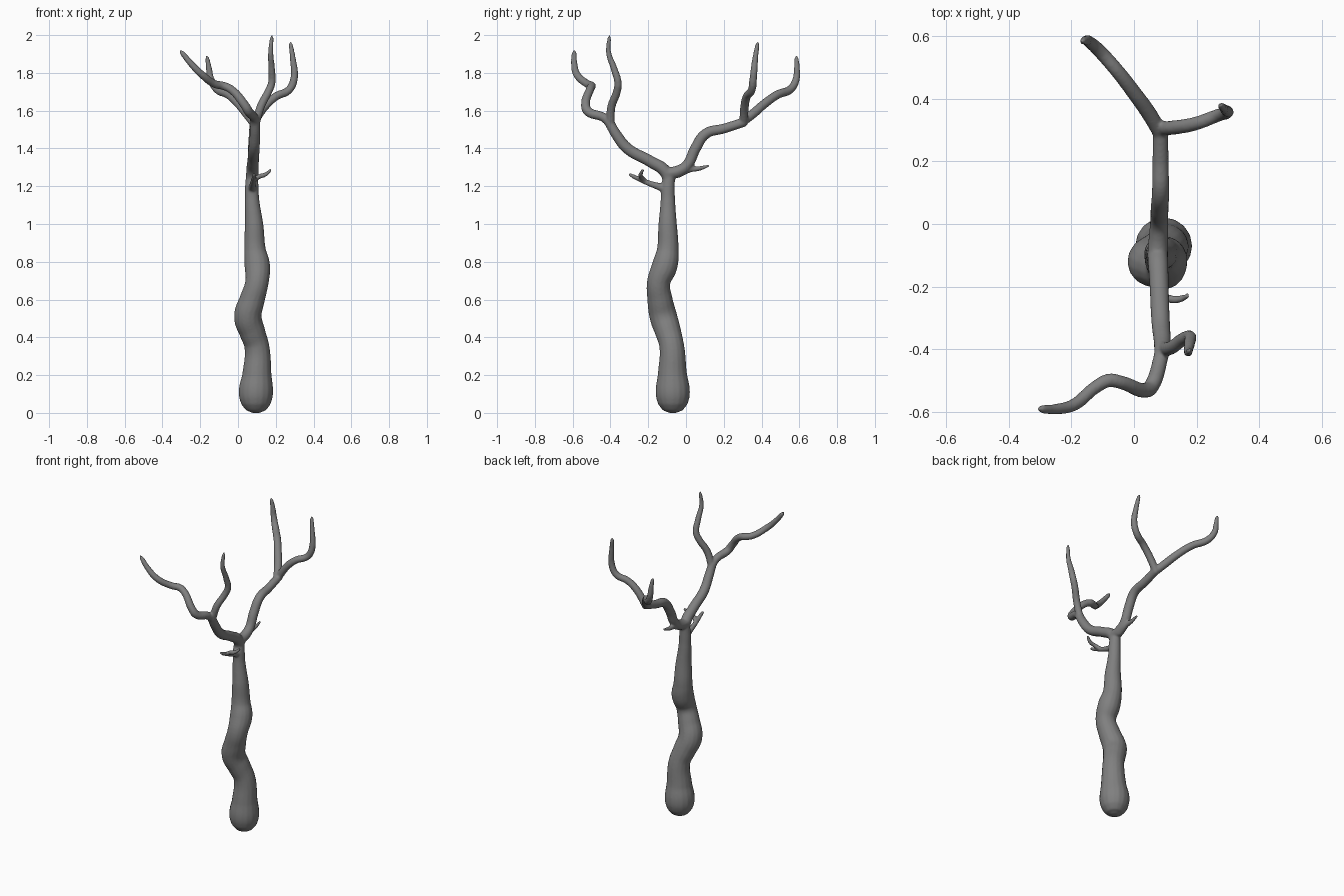
import bpy

# Limb paths: (x, y, z, radius)
trunk = [(.095, -.07, .0, .02), (.095, -.07, .012, .05), (.095, -.07, .045, .077), (.095, -.07, .11, .091),
         (.10, -.072, .2, .078), (.10, -.075, .35, .066), (.075, -.095, .43, .069), (.052, -.12, .51, .073),
         (.075, -.138, .6, .067), (.10, -.145, .69, .062), (.102, -.112, .78, .068), (.09, -.097, .86, .058),
         (.085, -.097, 1.0, .049), (.075, -.096, 1.12, .039), (.073, -.095, 1.2, .036), (.075, -.085, 1.285, .03)]

front_limb = [(.073, -.09, 1.22, .03), (.076, -.11, 1.278, .033), (.08, -.19, 1.332, .031),
              (.085, -.31, 1.40, .03), (.09, -.37, 1.475, .028), (.09, -.41, 1.545, .026)]
front_left = [(.09, -.39, 1.51, .024), (.085, -.43, 1.56, .024), (.055, -.52, 1.597, .025), (.035, -.532, 1.63, .024),
              (-.04, -.507, 1.715, .022), (-.08, -.5, 1.732, .022), (-.12, -.52, 1.74, .021),
              (-.19, -.577, 1.79, .02), (-.25, -.592, 1.85, .017), (-.295, -.592, 1.905, .013),
              (-.307, -.592, 1.92, .005)]
front_right = [(.09, -.40, 1.52, .022), (.12, -.395, 1.62, .022), (.16, -.366, 1.70, .021), (.178, -.36, 1.745, .02),
               (.178, -.38, 1.82, .018), (.173, -.41, 1.91, .014), (.179, -.406, 1.985, .01), (.181, -.405, 2.0, .004)]

back_limb = [(.075, -.11, 1.265, .033), (.078, -.04, 1.28, .031), (.08, .005, 1.31, .029), (.082, .05, 1.40, .029),
             (.085, .105, 1.478, .028), (.085, .20, 1.505, .026), (.085, .31, 1.54, .025)]
back_left = [(.09, .28, 1.527, .024), (.05, .35, 1.58, .025), (0, .42, 1.64, .024), (-.05, .485, 1.685, .023),
             (-.112, .555, 1.715, .022), (-.145, .584, 1.77, .019), (-.153, .587, 1.82, .016),
             (-.163, .585, 1.878, .011), (-.166, .584, 1.893, .004)]
back_right = [(.08, .305, 1.53, .023), (.14, .31, 1.62, .023), (.20, .322, 1.675, .022), (.27, .348, 1.71, .021),
              (.297, .356, 1.77, .02), (.291, .366, 1.87, .016), (.279, .378, 1.95, .011), (.276, .381, 1.967, .004)]

front_twig = [(.075, -.09, 1.18, .026), (.076, -.15, 1.2, .019), (.08, -.22, 1.225, .014),
              (.085, -.275, 1.25, .012), (.085, -.303, 1.265, .008)]
front_spur = [(.078, -.215, 1.225, .013), (.11, -.238, 1.25, .013), (.145, -.24, 1.262, .012), (.175, -.228, 1.288, .008)]
back_twig = [(.078, -.05, 1.265, .024), (.078, .02, 1.288, .016), (.078, .07, 1.294, .013), (.078, .125, 1.31, .007)]

# Sweep every limb as a tapered round tube
curve = bpy.data.curves.new("tree", 'CURVE')
curve.dimensions = '3D'
curve.bevel_depth = 1.0
curve.bevel_resolution = 6
curve.resolution_u = 8
curve.use_fill_caps = True
for path in (trunk, front_limb, front_left, front_right, back_limb, back_left, back_right,
             front_twig, front_spur, back_twig):
    s = curve.splines.new('BEZIER')
    s.radius_interpolation = 'CARDINAL'
    s.bezier_points.add(len(path) - 1)
    for p, (x, y, z, r) in zip(s.bezier_points, path):
        p.co = (x, y, z)
        p.radius = r
        p.handle_left_type = p.handle_right_type = 'AUTO'

# Dark grey bark
bark = bpy.data.materials.new("dark_bark")
bark.diffuse_color = (.216, .216, .216, 1)
curve.materials.append(bark)

tree = bpy.data.objects.new("tree", curve)
bpy.context.collection.objects.link(tree)
bpy.context.view_layer.objects.active = tree
tree.select_set(True)
bpy.ops.object.convert(target='MESH')
tree = bpy.context.object

# Fuse the limbs into one skin with soft joints
remesh = tree.modifiers.new("fuse", 'REMESH')
remesh.mode = 'VOXEL'
remesh.voxel_size = .006
remesh.use_smooth_shade = True
soften = tree.modifiers.new("soften", 'SMOOTH')
soften.factor = .5
soften.iterations = 6
